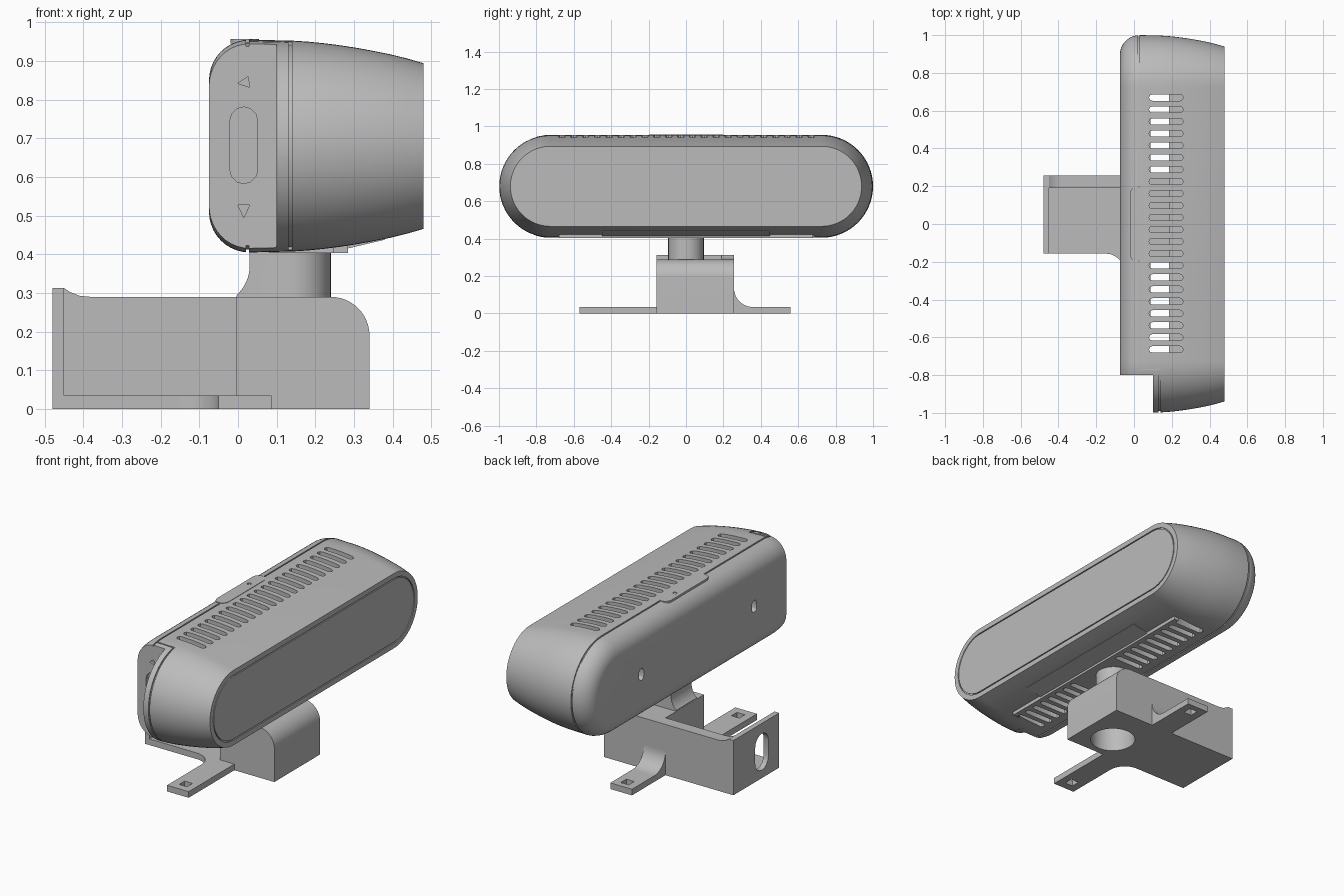
import bpy, bmesh
from math import sin, cos, pi, radians

old = bpy.data.objects.get("Cube")
if old:
    bpy.data.objects.remove(old)

grey = bpy.data.materials.new("plain grey")
grey.use_nodes = True
grey.diffuse_color = (0.5, 0.5, 0.5, 1)
grey.node_tree.nodes["Principled BSDF"].inputs["Base Color"].default_value = (0.5, 0.5, 0.5, 1)


def finish(name, bm):
    bmesh.ops.recalc_face_normals(bm, faces=bm.faces)
    mesh = bpy.data.meshes.new(name)
    bm.to_mesh(mesh)
    bm.free()
    mesh.materials.append(grey)
    ob = bpy.data.objects.new(name, mesh)
    bpy.context.collection.objects.link(ob)
    return ob


def place(axis, a, b, h):
    return {"X": (h, a, b), "Y": (a, h, b), "Z": (a, b, h)}[axis]


def prisms(name, outlines, axis, lo, hi):
    """Extrude one or more 2D outlines along an axis."""
    bm = bmesh.new()
    for pts in outlines:
        low = [bm.verts.new(place(axis, a, b, lo)) for a, b in pts]
        high = [bm.verts.new(place(axis, a, b, hi)) for a, b in pts]
        bm.faces.new(low)
        bm.faces.new(high)
        for i in range(len(pts)):
            j = (i + 1) % len(pts)
            bm.faces.new((low[i], low[j], high[j], high[i]))
    return finish(name, bm)


def rect(a0, a1, b0, b1):
    return [(a0, b0), (a1, b0), (a1, b1), (a0, b1)]


def box(name, x0, x1, y0, y1, z0, z1):
    return prisms(name, [rect(x0, x1, y0, y1)], "Z", z0, z1)


def arc(ca, cb, r, start, end, n=12):
    return [(ca + r * cos(radians(start + (end - start) * i / n)),
             cb + r * sin(radians(start + (end - start) * i / n))) for i in range(n + 1)]


def oval(ca, cb, half, r, n=12, upright=False):
    """Straight-sided oval; half is the straight half-length."""
    if upright:
        return arc(ca, cb + half, r, 0, 180, n) + arc(ca, cb - half, r, 180, 360, n)
    return arc(ca + half, cb, r, -90, 90, n) + arc(ca - half, cb, r, 90, 270, n)


def oval_loft(name, stations, closed=False):
    """Loft the long housing oval through (x, radius) stations."""
    bm = bmesh.new()
    rings = [[bm.verts.new((x, y, z)) for y, z in oval(0, MID_Z, STRAIGHT, r, 32)]
             for x, r in stations]
    pairs = list(zip(rings, rings[1:]))
    if closed:
        pairs.append((rings[-1], rings[0]))
    else:
        bm.faces.new(rings[0])
        bm.faces.new(rings[-1])
    for p, q in pairs:
        for i in range(len(p)):
            j = (i + 1) % len(p)
            bm.faces.new((p[i], p[j], q[j], q[i]))
    return finish(name, bm)


def combine(ob, tool, operation="DIFFERENCE"):
    mod = ob.modifiers.new("combine", "BOOLEAN")
    mod.operation, mod.solver, mod.object = operation, "EXACT", tool
    bpy.context.view_layer.update()
    result = ob.evaluated_get(bpy.context.evaluated_depsgraph_get())
    mesh = bpy.data.meshes.new_from_object(result)
    ob.modifiers.clear()
    ob.data = mesh
    bpy.data.objects.remove(tool)


MID_Z, STRAIGHT = 0.68, 0.725

# Housing: rounded back edge, gently tapering towards the panel
back_edge = [(0.03 - 0.105 * cos(t * pi / 20), 0.17 + 0.105 * sin(t * pi / 20)) for t in range(11)]
housing = oval_loft("housing", back_edge + [
    (0.14, 0.2725), (0.18, 0.27), (0.22, 0.266), (0.26, 0.261), (0.30, 0.255),
    (0.345, 0.247), (0.39, 0.238), (0.435, 0.227), (0.48, 0.214)])

# Flat pad and cover under the housing
combine(housing, box("pad", 0.08, 0.285, -0.68, 0.68, 0.403, 0.46), "UNION")
combine(housing, prisms("cover", [[(0.27, 0.412), (0.38, 0.438), (0.38, 0.47), (0.27, 0.47)]],
                        "Y", -0.45, 0.45), "UNION")

# Stepped end and air space
combine(housing, box("end_step", -0.2, 0.1, -1.2, -0.8, 0.2, 1.2))
combine(housing, box("air_space", 0.02, 0.185, -0.72, 0.72, 0.44, 0.925))

# Vent slots above and below
rows = [-0.664 + 0.0635 * i for i in range(22)]
slots = [oval(0.17, y, 0.073, 0.017, 4) for y in rows]
combine(housing, prisms("top_vents", slots, "Z", 0.91, 1.0))
low_slots = [s for s, y in zip(slots, rows) if abs(y) > 0.16]
combine(housing, prisms("bottom_vents", low_slots, "Z", 0.38, 0.46))

# Seams around the housing and the panel
combine(housing, oval_loft("seam", [(0.021, 0.268), (0.029, 0.268), (0.029, 0.3), (0.021, 0.3)], True))
end_seam = oval_loft("end_seam", [(0.131, 0.265), (0.139, 0.265), (0.139, 0.3), (0.131, 0.3)], True)
combine(end_seam, box("limit", 0, 0.3, -0.77, 1.2, 0, 1.2))
combine(housing, end_seam)
combine(housing, box("step_seam", 0.025, 0.135, -0.774, -0.767, 0.944, 1.0))
combine(housing, oval_loft("panel_seam", [(0.473, 0.179), (0.473, 0.185), (0.5, 0.185), (0.5, 0.179)], True))

# End socket, arrow marks and rear screw holes
socket = oval(0.015, 0.682, 0.063, 0.036, 6, True)
arrows = [[(0.0, 0.842), (0.03, 0.832), (0.026, 0.86)], [(0.0, 0.527), (0.03, 0.527), (0.015, 0.495)]]
combine(housing, prisms("end_marks", [socket] + arrows, "Y", -0.9, -0.785))
combine(housing, prisms("screw_holes", [oval(y, MID_Z, 0.012, 0.022, 6, True) for y in (-0.51, 0.51)],
                        "X", -0.1, -0.03))

# Button strip on top
button = prisms("button_strip", [oval(0.017, 0, 0.162, 0.037, 8, True)], "Z", 0.945, 0.957)
combine(button, prisms("button_dot", [oval(0.015, 0.08, 0, 0.011, 8)], "Z", 0.951, 1.0))

# Base: block with rounded shoulder and an open tray behind it
side = ([(-0.48, 0), (0.34, 0)] + arc(0.24, 0.19, 0.1, 0, 90)
        + [(-0.38, 0.29), (-0.41, 0.293), (-0.435, 0.303), (-0.45, 0.313), (-0.48, 0.313)])
base = prisms("base", [side], "Y", -0.157, 0.257)
combine(base, box("tray", -0.45, -0.004, -0.3, 0.19, 0.035, 0.6))
combine(base, prisms("cable_hole", [oval(0.0, 0.15, 0.045, 0.06, 8, True)], "X", -0.6, -0.44))
combine(base, prisms("post_hole", [oval(0.15, 0, 0, 0.12, 20)], "Z", -0.1, 0.22))

# Feet, one with a standing fillet and one with a flat fillet
left_foot = prisms("left_foot", [[(0.25, 0), (0.56, 0), (0.56, 0.035)]
                                 + arc(0.357, 0.135, 0.1, 270, 180) + [(0.25, 0.135)]], "X", -0.05, 0.087)
right_foot = prisms("right_foot", [[(0.087, -0.15), (0.087, -0.57), (-0.05, -0.57)]
                                   + arc(-0.15, -0.257, 0.1, 0, 90) + [(-0.15, -0.15)]], "Z", 0, 0.035)
for foot, y in ((left_foot, 0.5), (right_foot, -0.5)):
    combine(foot, box("foot_hole", -0.005, 0.045, y - 0.025, y + 0.025, -0.1, 0.1))

# Neck: round post with a flared back
neck = prisms("neck", [oval(0.145, 0, 0, 0.095, 20)], "Z", 0.28, 0.42)
flare = [(-0.004, 0.28), (0.145, 0.28), (0.145, 0.42), (0.03, 0.42)] + arc(-0.07, 0.37, 0.1, 0, -48, 8)
combine(neck, prisms("flare", [flare], "Y", -0.093, 0.093), "UNION")

# Smooth curves, sharp corners
for ob in (housing, button, base, left_foot, right_foot, neck):
    bpy.ops.object.select_all(action="DESELECT")
    ob.select_set(True)
    bpy.context.view_layer.objects.active = ob
    bpy.ops.object.shade_smooth_by_angle(angle=radians(25))
